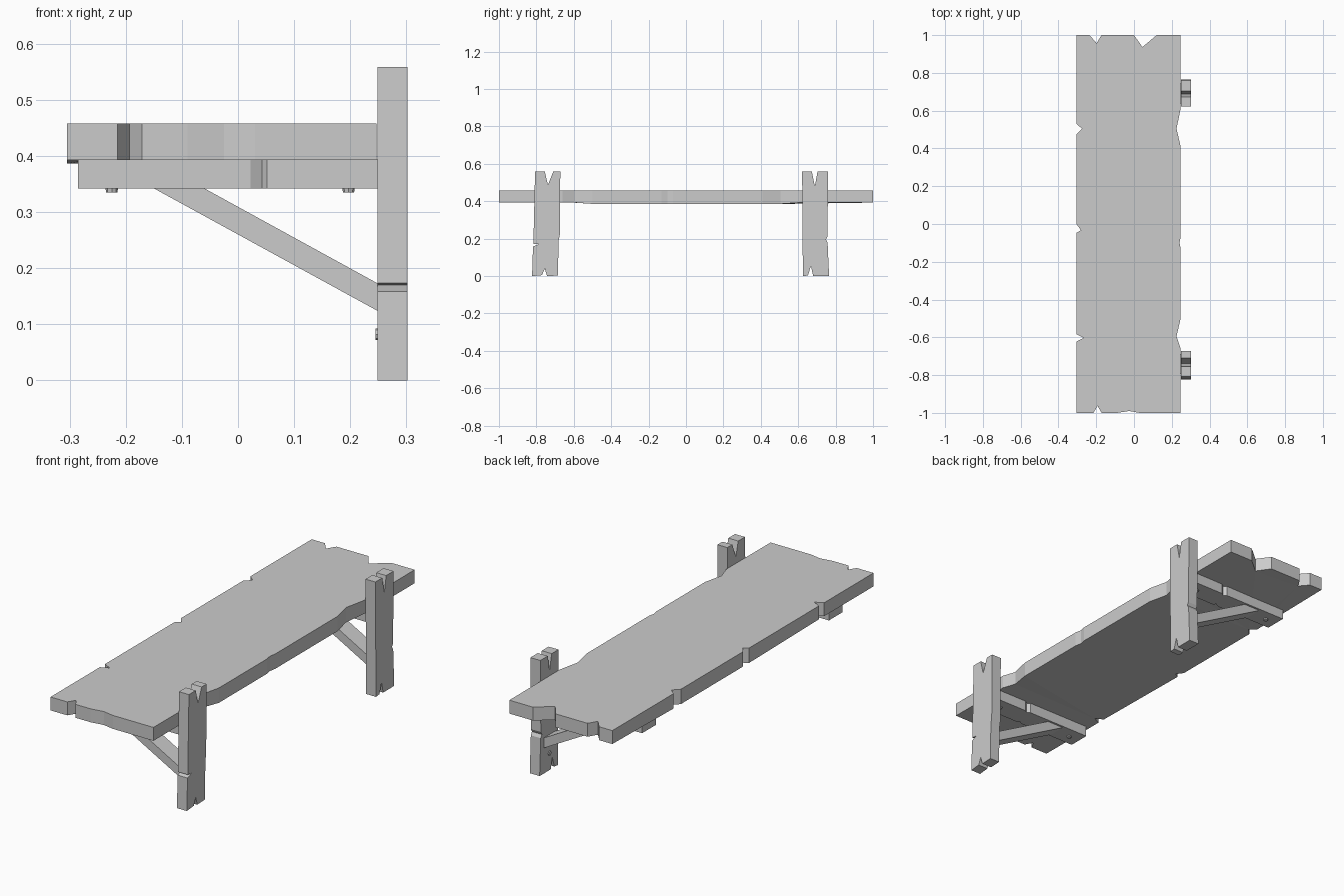
import bpy, bmesh
from mathutils import Vector

if "Cube" in bpy.data.objects:
    bpy.data.objects.remove(bpy.data.objects["Cube"])


def finish(name, bm):
    bmesh.ops.recalc_face_normals(bm, faces=bm.faces)
    me = bpy.data.meshes.new(name)
    bm.to_mesh(me)
    bm.free()
    ob = bpy.data.objects.new(name, me)
    bpy.context.collection.objects.link(ob)
    return ob


def prism(name, pts, place, levels, adjust=None):
    """Stack copies of a closed profile at the given levels, wall and cap them."""
    bm = bmesh.new()
    rings = []
    for h in levels:
        rings.append([bm.verts.new(place(a, b, h)) for a, b in pts])
    n = len(pts)
    for low, high in zip(rings, rings[1:]):
        for i in range(n):
            j = (i + 1) % n
            bm.faces.new((low[i], low[j], high[j], high[i]))
    caps = [bm.faces.new(rings[0]), bm.faces.new(rings[-1])]
    if adjust:
        for v in rings[0]:
            adjust(v)
    bmesh.ops.recalc_face_normals(bm, faces=bm.faces)
    bmesh.ops.triangulate(bm, faces=caps)
    return finish(name, bm)


def nail(name, loc, axis):
    bm = bmesh.new()
    bmesh.ops.create_cone(bm, cap_ends=True, segments=8, radius1=0.012, radius2=0.010, depth=0.012)
    rot = Vector((0, 0, 1)).rotation_difference(Vector(axis)).to_matrix()
    bmesh.ops.rotate(bm, verts=bm.verts, matrix=rot)
    bmesh.ops.translate(bm, verts=bm.verts, vec=loc)
    finish(name, bm)


# Seat plank with chipped outline and a slightly sagging underside
seat_outline = [
    (-0.305, -1), (-0.215, -1), (-0.193, -0.963), (-0.171, -1), (-0.09, -1),
    (-0.025, -0.99), (0.03, -1), (0.247, -1),
    (0.247, -0.66), (0.225, -0.595), (0.247, -0.5), (0.247, -0.13),
    (0.241, -0.1), (0.247, -0.07), (0.247, 0.41), (0.225, 0.505), (0.247, 0.61),
    (0.247, 1), (0.12, 1), (0.045, 0.937), (0.0, 1), (-0.172, 1),
    (-0.198, 0.957), (-0.235, 1), (-0.305, 1),
    (-0.305, 0.53), (-0.275, 0.505), (-0.305, 0.475),
    (-0.305, 0.0), (-0.281, -0.033), (-0.305, -0.047),
    (-0.305, -0.583), (-0.265, -0.603), (-0.305, -0.622),
]


def sag(v):
    if abs(v.co.y) < 0.55:
        v.co.z -= 0.007


prism("seat_plank", seat_outline, lambda a, b, h: (a, b, h), (0.393, 0.425, 0.458), sag)

# Upright posts with split ends and a side chip, profile in y and z
front_post = [
    (-0.823, 0), (-0.77, 0.005), (-0.755, 0.04), (-0.743, 0), (-0.685, 0.003),
    (-0.681, 0.19), (-0.675, 0.22), (-0.672, 0.558), (-0.71, 0.558),
    (-0.738, 0.487), (-0.755, 0.558), (-0.807, 0.558),
    (-0.816, 0.173), (-0.787, 0.170), (-0.818, 0.158),
]
back_post = [
    (0.625, 0), (0.652, 0.003), (0.668, 0.055), (0.68, 0), (0.765, 0),
    (0.757, 0.18), (0.748, 0.195), (0.756, 0.21), (0.76, 0.558), (0.703, 0.558),
    (0.689, 0.48), (0.673, 0.558), (0.621, 0.558),
]
beam_half = 0.053
beam_outline = [
    (-0.285, -beam_half), (0.022, -beam_half), (0.043, 0.012 - beam_half), (0.052, -beam_half),
    (0.25, -beam_half), (0.25, beam_half), (0.085, beam_half), (0.07, beam_half - 0.012),
    (0.055, beam_half), (-0.285, beam_half),
]
brace_profile = [(-0.15, 0.342), (0.25, 0.123), (0.25, 0.172), (-0.06, 0.342)]

for side, profile, y in (("front", front_post, -0.74), ("back", back_post, 0.69)):
    prism(side + "_post", profile, lambda a, b, h: (h, a, b), (0.249, 0.302))
    # Horizontal bearer and diagonal brace under the seat
    prism(side + "_bearer", beam_outline, lambda a, b, h: (a, b + y, h), (0.342, 0.3935))
    prism(side + "_brace", brace_profile, lambda a, b, h: (a, h, b), (y - 0.043, y + 0.043))
    # Nail heads
    nail(side + "_outer_nail", (-0.225, y, 0.341), (0, 0, -1))
    nail(side + "_inner_nail", (0.197, y, 0.341), (0, 0, -1))
    nail(side + "_post_nail", (0.251, y, 0.082), (-1, 0, 0))
